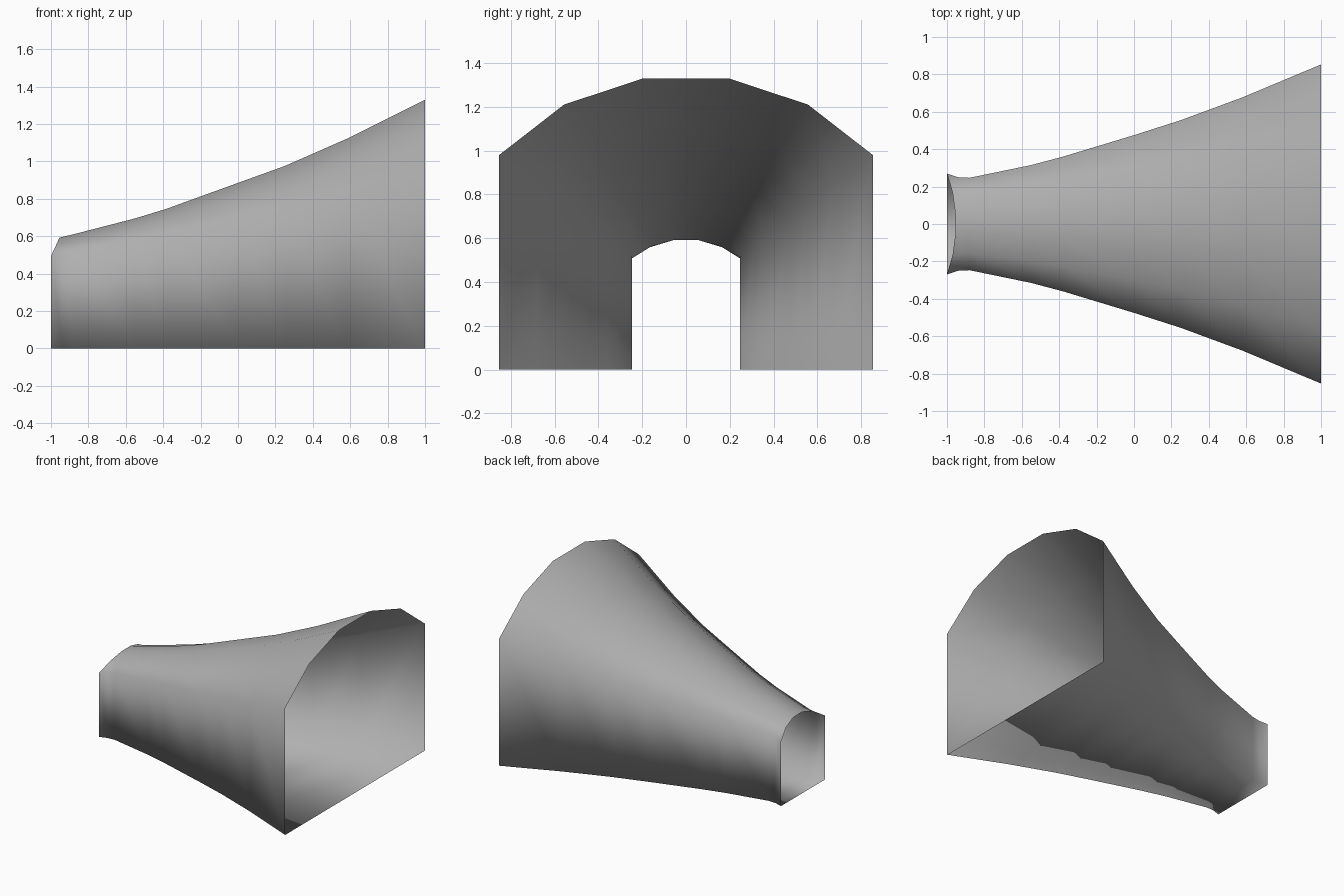
import bpy, bmesh

if "Cube" in bpy.data.objects:
    bpy.data.objects.remove(bpy.data.objects["Cube"])

# Stations along the flare: x, half width, crown height
stations = [(-1.0, 0.27, 0.592), (-0.94, 0.25, 0.596), (-0.88, 0.247, 0.61),
            (-0.55, 0.315, 0.695), (-0.38, 0.36, 0.747), (0.0, 0.475, 0.885),
            (0.25, 0.555, 0.975), (0.58, 0.677, 1.12), (1.0, 0.853, 1.33)]


def section(x, w, top, narrow_end):
    """Flat floor, upright walls and a faceted arched crown."""
    t = max(0.0, min(1.0, (w - 0.25) / 0.6))
    drop = 0.09 + 0.26 * t
    half = [(w, 0.0, 0.0), (w, top - drop, 0.0),
            (w * (0.62 + 0.033 * t), top - 0.343 * drop, 0.03),
            (w * (0.20 + 0.03 * t), top, 0.045)]
    pts = half + [(-y, z, s) for y, z, s in reversed(half)]
    # the narrow rim is cut back at the crown
    return [(x + (s if narrow_end else 0.0), y, z) for y, z, s in pts]


# Flared open-ended shell
bm = bmesh.new()
rings = [[bm.verts.new(p) for p in section(*st, i == 0)]
         for i, st in enumerate(stations)]
for a, b in zip(rings, rings[1:]):
    n = len(a)
    for i in range(n):
        j = (i + 1) % n
        bm.faces.new((a[i], b[i], b[j], a[j])).smooth = True
bmesh.ops.recalc_face_normals(bm, faces=bm.faces)
mesh = bpy.data.meshes.new("flared_shell")
bm.to_mesh(mesh)
bm.free()
obj = bpy.data.objects.new("flared_shell", mesh)
bpy.context.collection.objects.link(obj)

# Mid grey surface
grey = bpy.data.materials.new("mid_grey")
grey.diffuse_color = (0.43, 0.43, 0.43, 1.0)
grey.use_nodes = True
grey.node_tree.nodes["Principled BSDF"].inputs["Base Color"].default_value = grey.diffuse_color
mesh.materials.append(grey)
